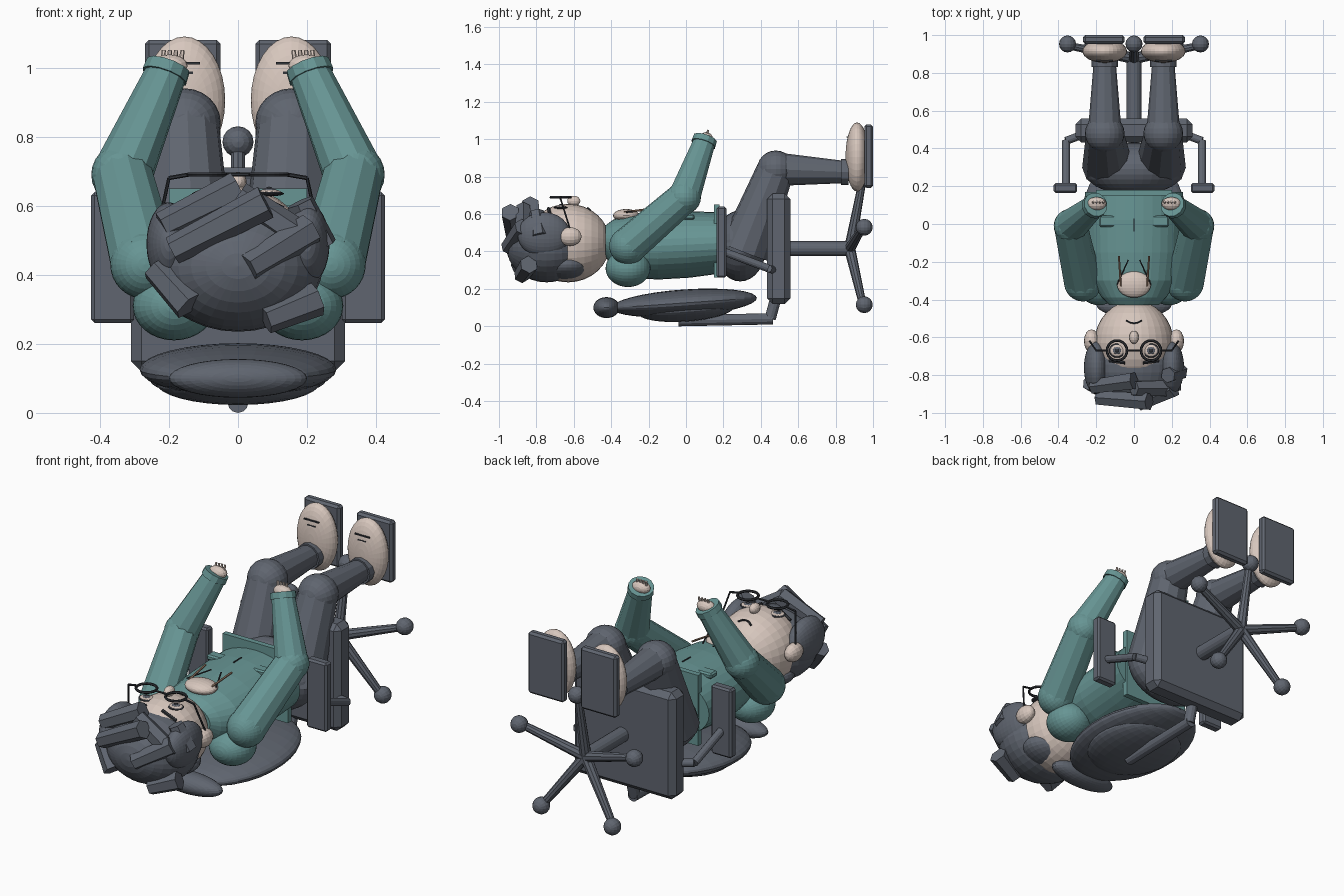
import bpy, bmesh, math
from mathutils import Vector, Matrix

cube = bpy.data.objects.get("Cube")
if cube:
    bpy.data.objects.remove(cube, do_unlink=True)


def material(name, rgb):
    m = bpy.data.materials.new(name)
    m.use_nodes = True
    m.diffuse_color = (*rgb, 1)
    m.node_tree.nodes["Principled BSDF"].inputs["Base Color"].default_value = (*rgb, 1)
    return m


TEAL = material("teal cloth", (.135, .3, .295))
GREY = material("slate grey", (.115, .13, .16))
SKIN = material("pale skin", (.68, .57, .51))
DARK = material("charcoal", (.03, .033, .04))
CORD = material("tan cord", (.3, .19, .13))


def finish(name, bm, mat):
    bmesh.ops.recalc_face_normals(bm, faces=bm.faces)
    me = bpy.data.meshes.new(name)
    bm.to_mesh(me)
    bm.free()
    me.materials.append(mat)
    ob = bpy.data.objects.new(name, me)
    bpy.context.scene.collection.objects.link(ob)
    return ob


def ball(name, centre, radii, mat, tilt=0, seg=32):
    """Ellipsoid with its poles along y."""
    bm = bmesh.new()
    bmesh.ops.create_uvsphere(bm, u_segments=seg, v_segments=seg // 2, radius=1)
    m = (Matrix.Translation(centre) @ Matrix.Rotation(tilt, 4, 'X')
         @ Matrix.Diagonal((*radii, 1)) @ Matrix.Rotation(math.pi / 2, 4, 'X'))
    bmesh.ops.transform(bm, matrix=m, verts=bm.verts)
    return finish(name, bm, mat)


def tube(name, a, b, r1, r2, mat, sides=12):
    a, b = Vector(a), Vector(b)
    bm = bmesh.new()
    bmesh.ops.create_cone(bm, cap_ends=True, segments=sides, radius1=r1, radius2=r2,
                          depth=(b - a).length)
    m = Matrix.Translation((a + b) / 2) @ (b - a).to_track_quat('Z', 'Y').to_matrix().to_4x4()
    bmesh.ops.transform(bm, matrix=m, verts=bm.verts)
    return finish(name, bm, mat)


def box(name, centre, size, mat, bevel=0):
    bm = bmesh.new()
    bmesh.ops.create_cube(bm, size=1)
    bmesh.ops.transform(bm, matrix=Matrix.Translation(centre) @ Matrix.Diagonal((*size, 1)),
                        verts=bm.verts)
    if bevel:
        bmesh.ops.bevel(bm, geom=bm.edges[:], offset=bevel, segments=1, affect='EDGES')
    return finish(name, bm, mat)


def loft(name, rings, mat, sides=32):
    """Elliptic rings along y: (y, half width, bottom, top)."""
    bm = bmesh.new()
    loops = []
    for y, rx, lo, hi in rings:
        angles = [math.tau * i / sides for i in range(sides)]
        loops.append([bm.verts.new((rx * math.cos(t), y, (lo + hi) / 2 + (hi - lo) / 2 * math.sin(t)))
                      for t in angles])
    for p, q in zip(loops, loops[1:]):
        for i in range(sides):
            j = (i + 1) % sides
            bm.faces.new((p[i], p[j], q[j], q[i]))
    bm.faces.new(loops[0])
    bm.faces.new(loops[-1])
    return finish(name, bm, mat)


def ring(name, centre, radius, thick, mat):
    bpy.ops.mesh.primitive_torus_add(location=centre, major_radius=radius, minor_radius=thick,
                                     major_segments=24, minor_segments=6)
    ob = bpy.context.object
    ob.name = name
    ob.data.materials.append(mat)


HEAD, HEAD_R = Vector((0, -.63, .445)), Vector((.21, .225, .21))


def face_point(x, y, lift=0):
    """Point on the face at x, y."""
    k = 1 - (x / HEAD_R.x) ** 2 - ((y - HEAD.y) / HEAD_R.y) ** 2
    return Vector((x, y, HEAD.z + HEAD_R.z * math.sqrt(k) + lift))


# Head, nose and mouth
ball("head", HEAD, HEAD_R, SKIN)
ball("nose", (0, -.6, .67), (.025, .035, .028), SKIN, seg=16)
smile = [face_point(x, -.525 + 9 * x * x, .002) for x in (-.04, -.02, 0, .02, .04)]
for a, b in zip(smile, smile[1:]):
    tube("mouth", a, b, .005, .005, DARK, 6)

# Hair cap, lower back hair and crown locks
ball("hair_cap", (0, -.745, .425), (.245, .215, .19), GREY)
ball("back_hair", (0, -.64, .33), (.2, .14, .085), GREY)
locks = [((-.19, -.92, .47), (.08, -.94, .61)), ((-.22, -.86, .54), (0, -.83, .65)),
         ((.03, -.95, .42), (.21, -.87, .53)), ((.08, -.88, .27), (.23, -.84, .33)),
         ((-.24, -.84, .42), (-.14, -.89, .31)), ((.18, -.8, .61), (.24, -.78, .48)),
         ((0, -.87, .63), (.19, -.87, .5))]
for a, b in locks:
    tube("hair_lock", a, b, .042, .05, GREY, 6)

# Glasses bridge
tube("glasses_bridge", (-.035, -.67, .69), (.035, -.67, .69), .006, .006, DARK, 6)

# Torso, hem and neckline
loft("torso", [(-.43, .13, .37, .54), (-.39, .17, .31, .57), (-.3, .23, .26, .595), (-.15, .25, .25, .61),
               (.02, .255, .26, .615), (.17, .26, .28, .61)], TEAL)
box("hem", (0, .165, .455), (.4, .03, .39), TEAL)
ball("neckline", (0, -.32, .592), (.09, .07, .035), SKIN, seg=24)
tube("front_seam", (0, -.04, .615), (0, .03, .616), .004, .004, DARK, 6)

# Hips
ball("hips", (0, .29, .43), (.26, .14, .19), GREY)

for s, side in ((1, "left"), (-1, "right")):
    # Ear, side hair, eye, brow and glasses
    ball(side + "_ear", (s * .225, -.62, .48), (.04, .062, .05), SKIN, seg=16)
    ball(side + "_side_hair", (s * .2, -.76, .49), (.065, .14, .12), GREY)
    for k, (r, mat) in enumerate(((.038, DARK), (.031, SKIN), (.02, GREY), (.01, DARK))):
        ball(side + "_eye", face_point(s * .09, -.67, .004 + .004 * k), (r * 1.15, r, .008), mat, seg=16)
    tube(side + "_brow", face_point(s * .05, -.735, .006), face_point(s * .13, -.725, .006),
         .009, .009, DARK, 6)
    ring(side + "_glasses_rim", (s * .09, -.67, .69), .053, .007, DARK)
    tube(side + "_glasses_hinge", (s * .143, -.67, .69), (s * .2, -.67, .68), .006, .006, DARK, 6)
    tube(side + "_glasses_arm", (s * .2, -.67, .68), (s * .235, -.62, .52), .005, .005, DARK, 6)

    # Cord and pocket
    tube(side + "_cord", (s * .07, -.33, .61), (s * .08, -.17, .63), .006, .006, CORD, 6)
    tube(side + "_cord_inner", (s * .09, -.32, .61), (s * .03, -.19, .625), .004, .004, DARK, 6)
    box(side + "_pocket", (s * .14, .015, .585), (.09, .06, .03), TEAL, .008)

    # Arm
    shoulder, elbow, wrist = (s * .27, -.31, .43), (s * .335, -.01, .69), (s * .205, .1, .99)
    ball(side + "_shoulder_back", (s * .185, -.31, .31), (.12, .12, .1), TEAL)
    ball(side + "_shoulder", shoulder, (.1, .1, .1), TEAL)
    tube(side + "_upper_arm", shoulder, elbow, .1, .088, TEAL)
    ball(side + "_elbow", elbow, (.09, .09, .09), TEAL, seg=24)
    tube(side + "_forearm", elbow, wrist, .088, .06, TEAL)
    tube(side + "_cuff", (s * .213, .093, .975), (s * .202, .103, 1.005), .068, .066, TEAL)
    ball(side + "_hand", (s * .198, .108, 1.005), (.052, .035, .033), SKIN, seg=16)
    for i in range(4):
        x = s * (.165 + .018 * i)
        tube(side + "_finger", (x, .11, 1.01), (x - s * .004, .118, 1.05), .008, .006, SKIN, 6)

    # Leg
    knee, ankle = (s * .155, .48, .84), (s * .155, .84, .825)
    tube(side + "_thigh", (s * .14, .31, .4), knee, .135, .1, GREY)
    ball(side + "_knee", knee, (.105, .1, .1), GREY, seg=24)
    tube(side + "_shin", knee, ankle, .09, .06, GREY)
    tube(side + "_trouser_cuff", (s * .155, .83, .825), (s * .155, .87, .825), .07, .07, GREY)

    # Foot and sole
    ball(side + "_foot", (s * .155, .915, .905), (.118, .062, .185), SKIN)
    box(side + "_sole", (s * .16, .977, .91), (.22, .046, .34), GREY, .012)
    for z, w in ((1.012, .09), (.985, .05)):
        box(side + "_foot_line", (s * .155, .863, z), (w, .008, .007), DARK)

    # Armrest and its strut
    box(side + "_armrest", (s * .363, .19, .45), (.124, .052, .38), GREY, .01)
    tube(side + "_armrest_strut", (s * .36, .2, .4), (s * .36, .44, .31), .021, .021, GREY)
    tube(side + "_armrest_mount", (s * .36, .44, .31), (s * .28, .47, .3), .021, .021, GREY)

# Chair seat, backrest, headrest and back support
box("seat", (0, .495, .415), (.62, .125, .59), GREY, .03)
ball("backrest", (0, -.01, .125), (.285, .39, .072), GREY, math.radians(4))
ball("backrest_shell", (0, 0, .09), (.24, .26, .065), GREY, math.radians(4))
ball("headrest", (0, -.425, .1), (.2, .07, .056), GREY)
tube("back_support", (0, -.04, .03), (0, .465, .04), .03, .03, GREY)
tube("back_bracket", (0, .45, .04), (0, .48, .15), .03, .03, GREY)

# Chair column and five-legged base
tube("column", (0, .54, .415), (0, .9, .415), .04, .04, GREY, 16)
for i in range(5):
    t = math.radians(90 + 72 * i)
    x, z = .37 * math.cos(t), .415 + .37 * math.sin(t)
    tube("base_leg", (0, .875, .415), (x, .945, z), .03, .02, GREY, 10)
    ball("caster", (x, .953, z), (.045, .045, .045), GREY, seg=16)
